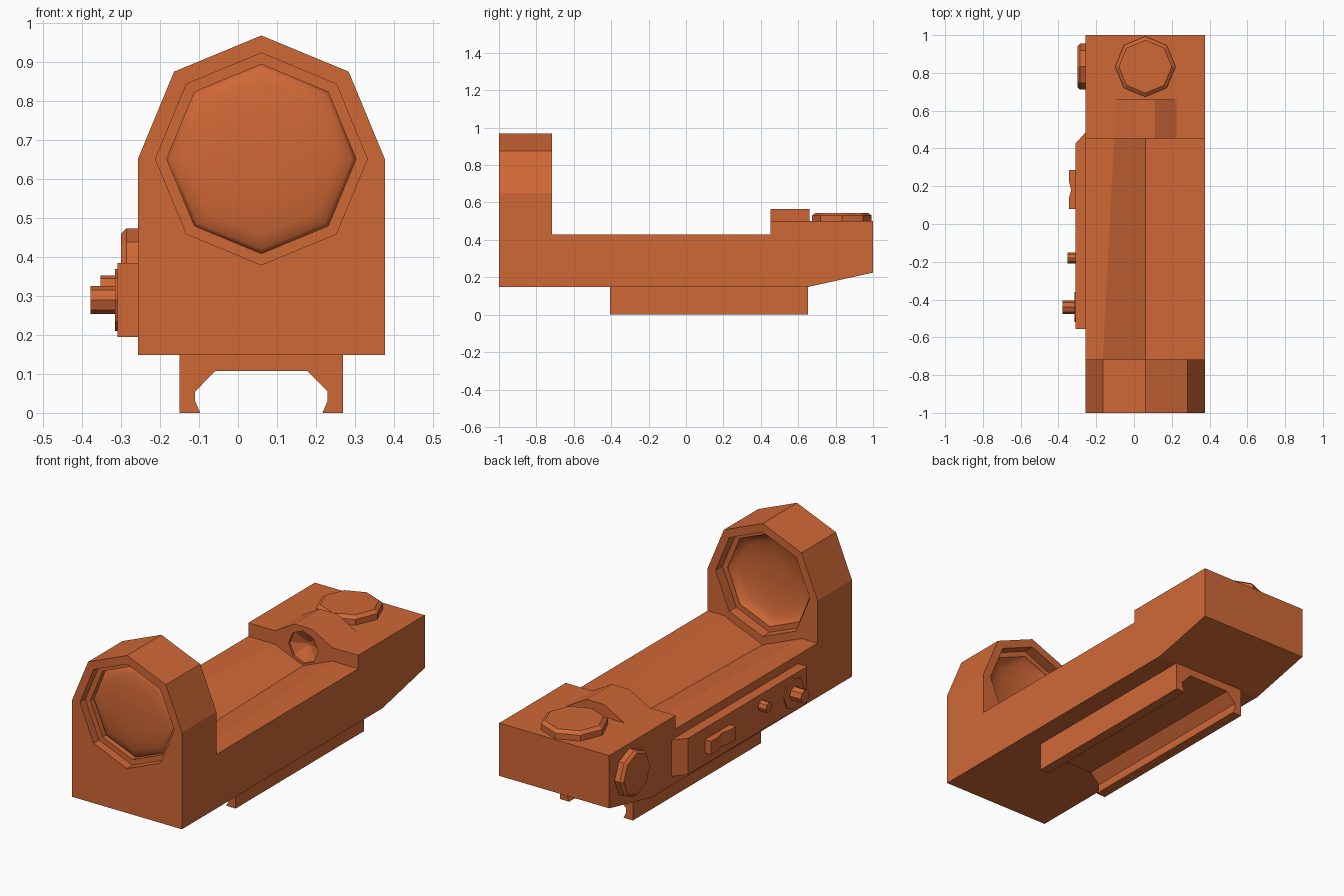
import bpy, bmesh, math
from mathutils import Vector

old = bpy.data.objects.get("Cube")
if old:
    bpy.data.objects.remove(old)

# One flat colour for the whole sight
orange = bpy.data.materials.new("burnt orange")
COLOUR = (0.63, 0.138, 0.037, 1)
orange.diffuse_color = COLOUR
orange.use_nodes = True
orange.node_tree.nodes["Principled BSDF"].inputs["Base Color"].default_value = COLOUR

CX = 0.06            # centre line of the body
HALF = 0.317         # half width of the body
FLOOR = 0.148        # underside of the body
HOOD_Z = 0.652       # centre height of the lens
FRONT, HOOD_BACK, STEP, BACK = -1.0, -0.717, 0.452, 1.0


def loft(name, rings, smooth=False):
    """Skin a closed solid through rings of equal point count."""
    bm = bmesh.new()
    loops = [[bm.verts.new(p) for p in ring] for ring in rings]
    for a, b in zip(loops, loops[1:]):
        for i in range(len(a)):
            j = (i + 1) % len(a)
            bm.faces.new((a[i], a[j], b[j], b[i]))
    bm.faces.new(loops[0])
    bm.faces.new(loops[-1])
    bmesh.ops.recalc_face_normals(bm, faces=bm.faces)
    for f in bm.faces:
        f.smooth = smooth
    mesh = bpy.data.meshes.new(name)
    bm.to_mesh(mesh)
    bm.free()
    mesh.materials.append(orange)
    obj = bpy.data.objects.new(name, mesh)
    bpy.context.collection.objects.link(obj)
    return obj


def place(axis, u, v, d):
    """Lay a flat point (u, v) on the plane at distance d along an axis."""
    return Vector({"X": (d, u, v), "Y": (u, d, v), "Z": (u, v, d)}[axis])


def prism(name, axis, points, start, end):
    return loft(name, [[place(axis, u, v, d) for u, v in points] for d in (start, end)])


def turned(name, axis, centre, steps, sides=8, smooth=False):
    """Faceted round part; steps are (distance along axis, radius)."""
    cu, cv = centre
    angles = [math.tau * i / sides for i in range(sides)]
    return loft(name, [[place(axis, cu + r * math.cos(a), cv + r * math.sin(a), d)
                        for a in angles] for d, r in steps], smooth)


def combine(target, other, operation, keep=False):
    mod = target.modifiers.new("join", "BOOLEAN")
    mod.operation, mod.solver, mod.object = operation, "EXACT", other
    bpy.context.view_layer.objects.active = target
    bpy.ops.object.modifier_apply(modifier=mod.name)
    if not keep:
        bpy.data.objects.remove(other)


def mirrored(half):
    """Complete an open outline, given on the +x side, across the centre line."""
    return [(CX + x, z) for x, z in half] + [(CX - x, z) for x, z in reversed(half) if x]


# Hood: square foot below, half an octagon above
diag = HALF * math.sqrt(0.5)
body = prism("sight_body", "Y", mirrored(
    [(HALF, FLOOR), (HALF, HOOD_Z), (diag, HOOD_Z + diag), (0, HOOD_Z + HALF)]),
    FRONT, HOOD_BACK)


# Deck with a tapering V groove
def deck_section(y, width):
    outline = mirrored([(HALF, FLOOR), (HALF, 0.43), (width, 0.43),
                        (0, 0.43 - width * math.tan(math.pi / 8))])
    return [place("Y", x, z, y) for x, z in outline]


deck = loft("deck", [deck_section(HOOD_BACK, 0.225), deck_section(STEP, 0.165)])
combine(body, deck, "UNION")

# Rear block with sloping underside
rear = prism("rear_block", "X", [(STEP, FLOOR), (0.65, FLOOR), (BACK, 0.225),
                                 (BACK, 0.5), (STEP, 0.5)], CX - HALF, CX + HALF)
combine(body, rear, "UNION")

# Raised emitter housing on the rear block
housing = prism("emitter_housing", "Y", mirrored(
    [(0.165, 0.47), (0.165, 0.5), (0.05, 0.565)]), STEP, 0.66)
combine(body, housing, "UNION")

# Emitter recess and stepped lens bores
recess = turned("recess_cutter", "Y", (CX, 0.457),
                [(STEP - 0.02, 0.085), (STEP + 0.012, 0.085), (STEP + 0.05, 0.012)])
combine(body, recess, "DIFFERENCE")
for start, end, radius in ((FRONT - 0.1, -0.955, 0.272),
                           (-0.97, -0.75, 0.243),
                           (-0.775, HOOD_BACK + 0.1, 0.272)):
    bore = turned("bore_cutter", "Y", (CX, HOOD_Z), [(start, radius), (end, radius)])
    combine(body, bore, "DIFFERENCE")

# Lens: bulges to the front and is hollow at the back
arc = [(math.cos(t * math.pi / 10), math.sin(t * math.pi / 10)) for t in range(5)]
dome = [(-0.925 - 0.035 * s, 0.244 * c) for c, s in arc]
cup = [(-0.775 - 0.05 * s, 0.244 * c) for c, s in arc]
lens = turned("lens", "Y", (CX, HOOD_Z), dome[::-1] + cup, smooth=True)
bpy.ops.object.select_all(action="DESELECT")
lens.select_set(True)
bpy.context.view_layer.objects.active = lens
bpy.ops.object.shade_smooth_by_angle(angle=math.radians(50))

# Mounting rail with an undercut channel
rail_half = [(0.157, 0), (0.21, 0), (0.21, FLOOR)]
channel = [(0.118, 0.108), (0.17, 0.055), (0.17, 0.03)]
prism("mounting_rail", "Y",
      [(CX + x, z) for x, z in channel + rail_half]
      + [(CX - x, z) for x, z in reversed(channel + rail_half)], -0.405, 0.652)

# Side control plate with a bevelled end
SIDE, PLATE = CX - HALF, -0.31
prism("control_plate", "Z", [(SIDE, -0.555), (PLATE, -0.555), (PLATE, 0.425),
                             (SIDE, 0.485)], 0.195, 0.385)

# Thumb switch with a dip in the middle
prism("thumb_switch", "Z", [(PLATE, 0.08), (-0.345, 0.08), (-0.345, 0.135),
                            (-0.333, 0.18), (-0.345, 0.23), (-0.345, 0.285),
                            (PLATE, 0.285)], 0.255, 0.325)

# Small button, larger dial post and its washer
turned("small_button", "X", (-0.18, 0.325), [(PLATE, 0.028), (-0.353, 0.028)])
turned("dial_washer", "X", (-0.44, 0.29), [(PLATE, 0.08), (-0.316, 0.08)])
turned("dial_post", "X", (-0.44, 0.29), [(PLATE, 0.036), (-0.379, 0.036)])

# Bevelled adjustment caps on the side and top of the rear block
turned("side_cap", "X", (0.833, 0.352),
       [(SIDE, 0.122), (-0.286, 0.122), (-0.3, 0.108)])
turned("top_cap", "Z", (CX, 0.833), [(0.5, 0.16), (0.53, 0.16), (0.545, 0.14)])
